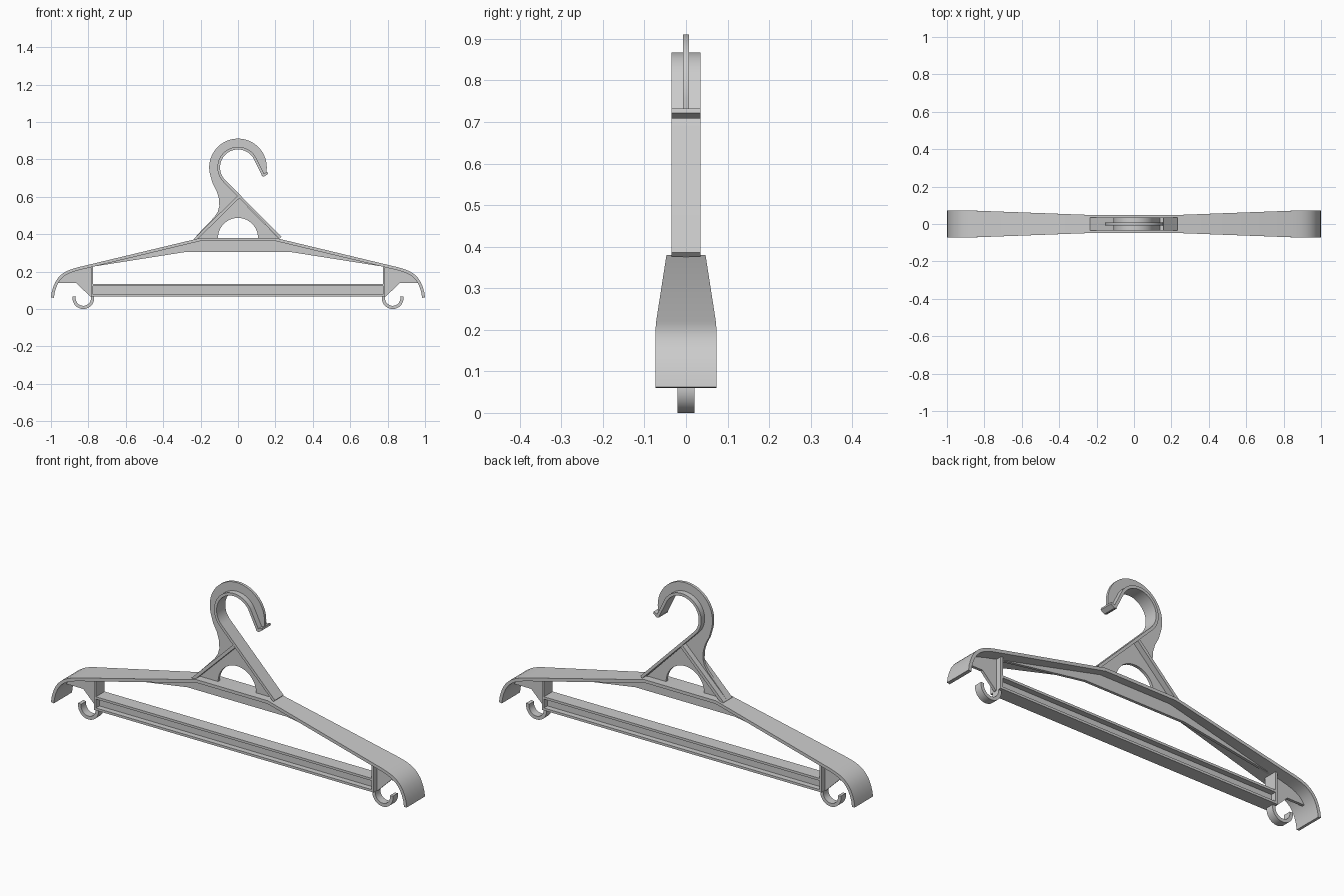
import bpy, bmesh, math
from mathutils import Vector

if "Cube" in bpy.data.objects:
    bpy.data.objects.remove(bpy.data.objects["Cube"])


def finish(name, bm):
    bmesh.ops.recalc_face_normals(bm, faces=bm.faces[:])
    me = bpy.data.meshes.new(name)
    bm.to_mesh(me)
    bm.free()
    ob = bpy.data.objects.new(name, me)
    bpy.context.collection.objects.link(ob)
    bpy.ops.object.select_all(action='DESELECT')
    ob.select_set(True)
    bpy.context.view_layer.objects.active = ob
    bpy.ops.object.shade_smooth_by_angle(angle=math.radians(30))
    return ob


def panel(name, pts, half):
    """Flat outline in x-z, extruded along y."""
    bm = bmesh.new()
    f = bm.faces.new([bm.verts.new((x, -half, z)) for x, z in pts])
    r = bmesh.ops.extrude_face_region(bm, geom=[f])
    vs = [g for g in r['geom'] if isinstance(g, bmesh.types.BMVert)]
    bmesh.ops.translate(bm, verts=vs, vec=(0, 2 * half, 0))
    return finish(name, bm)


def ribbon(name, pts, width, t):
    """Strip along an x-z path, thickened by t to the right of its direction."""
    P = [Vector(p) for p in pts]
    bm = bmesh.new()
    rings = []
    for i, p in enumerate(P):
        d0 = (p - P[i - 1]).normalized() if i else (P[1] - p).normalized()
        d1 = (P[i + 1] - p).normalized() if i < len(P) - 1 else d0
        d = (d0 + d1).normalized()
        q = p + Vector((d.y, -d.x)) * t / max(d.dot(d0), 0.5)
        w = width(p.x) if callable(width) else width
        rings.append([bm.verts.new((a.x, s * w, a.y))
                      for a, s in ((p, -1), (p, 1), (q, 1), (q, -1))])
    for a, b in zip(rings, rings[1:]):
        for k in range(4):
            bm.faces.new((a[k], a[(k + 1) % 4], b[(k + 1) % 4], b[k]))
    bm.faces.new(rings[0])
    bm.faces.new(rings[-1])
    return finish(name, bm)


def arc(cx, cz, r, a0, a1, n):
    return [(cx + r * math.cos(math.radians(a0 + (a1 - a0) * i / n)),
             cz + r * math.sin(math.radians(a0 + (a1 - a0) * i / n)))
            for i in range(n + 1)]


def flip(pts):
    return [(-x, z) for x, z in reversed(pts)]


# Shoulder plate: widens outwards, ends curl down
def shoulder_width(x):
    return 0.047 + 0.026 * min(1, max(0, (abs(x) - 0.2) / 0.7))


right = [(0.2, 0.38), (0.86, 0.222), (0.89, 0.213), (0.917, 0.202), (0.94, 0.188),
         (0.96, 0.169), (0.976, 0.146), (0.988, 0.118), (0.996, 0.09), (1.0, 0.062)]
ribbon("shoulder_plate", flip(right) + right, shoulder_width, 0.016)

# Rib under the shoulder plate
half_rib = [(0.2, 0.37), (0.78, 0.232), (0.78, 0.226), (0.28, 0.305)]
panel("shoulder_rib", half_rib + flip(half_rib), 0.007)

# Trouser bar: I-shaped section
for nm, z0, z1, w in (("bar_web", 0.07, 0.13, 0.007),
                      ("bar_top_flange", 0.123, 0.135, 0.035),
                      ("bar_bottom_flange", 0.066, 0.078, 0.035)):
    panel(nm, [(-0.78, z0), (0.78, z0), (0.78, z1), (-0.78, z1)], w)

# End brackets and accessory hooks on both sides
for side, s in (("left", -1), ("right", 1)):
    def m(pts):
        return [(s * x, z) for x, z in pts]
    panel(side + "_bracket_web",
          m([(0.775, 0.232), (0.775, 0.066), (0.79, 0.066), (0.865, 0.14), (0.975, 0.14),
             (0.95, 0.172), (0.917, 0.194), (0.86, 0.214)]), 0.007)
    panel(side + "_bracket_flange",
          m([(0.774, 0.066), (0.786, 0.066), (0.786, 0.232), (0.774, 0.234)]), 0.035)
    panel(side + "_small_hook",
          m(arc(0.827, 0.058, 0.058, 170, 370, 24) + arc(0.827, 0.058, 0.041, 372, 168, 24)),
          0.02)

# Main hook: wide inner strip running up from the right leg
loop = arc(0, 0.757, 0.11, 225, 30, 32)
tip = (0.143, 0.715)
ribbon("hook_strip", [(0.222, 0.376)] + loop + [tip], 0.035, 0.014)
panel("hook_tip_lip", [(0.125, 0.712), (0.14, 0.708), (0.16, 0.722), (0.158, 0.732),
                       (0.14, 0.726)], 0.035)
ribbon("left_leg_strip", [(-0.236, 0.376), (-0.004, 0.604)], 0.035, 0.016)

# Thin web behind the hook strip and left leg
outer = [(-0.235, 0.378), (-0.18, 0.436), (-0.128, 0.49), (-0.108, 0.52), (-0.1, 0.55),
         (-0.102, 0.59), (-0.114, 0.63), (-0.135, 0.67)]
panel("hook_web", outer + arc(0, 0.757, 0.154, 195, 0, 32) + [(0.152, 0.725)]
      + [tip] + loop[::-1] + [(0, 0.6)], 0.007)

# Triangular panel with a half-round opening
panel("neck_panel", [(0.22, 0.375), (0, 0.6), (-0.22, 0.375)]
      + arc(0, 0.38, 0.107, 180, 0, 28), 0.007)
